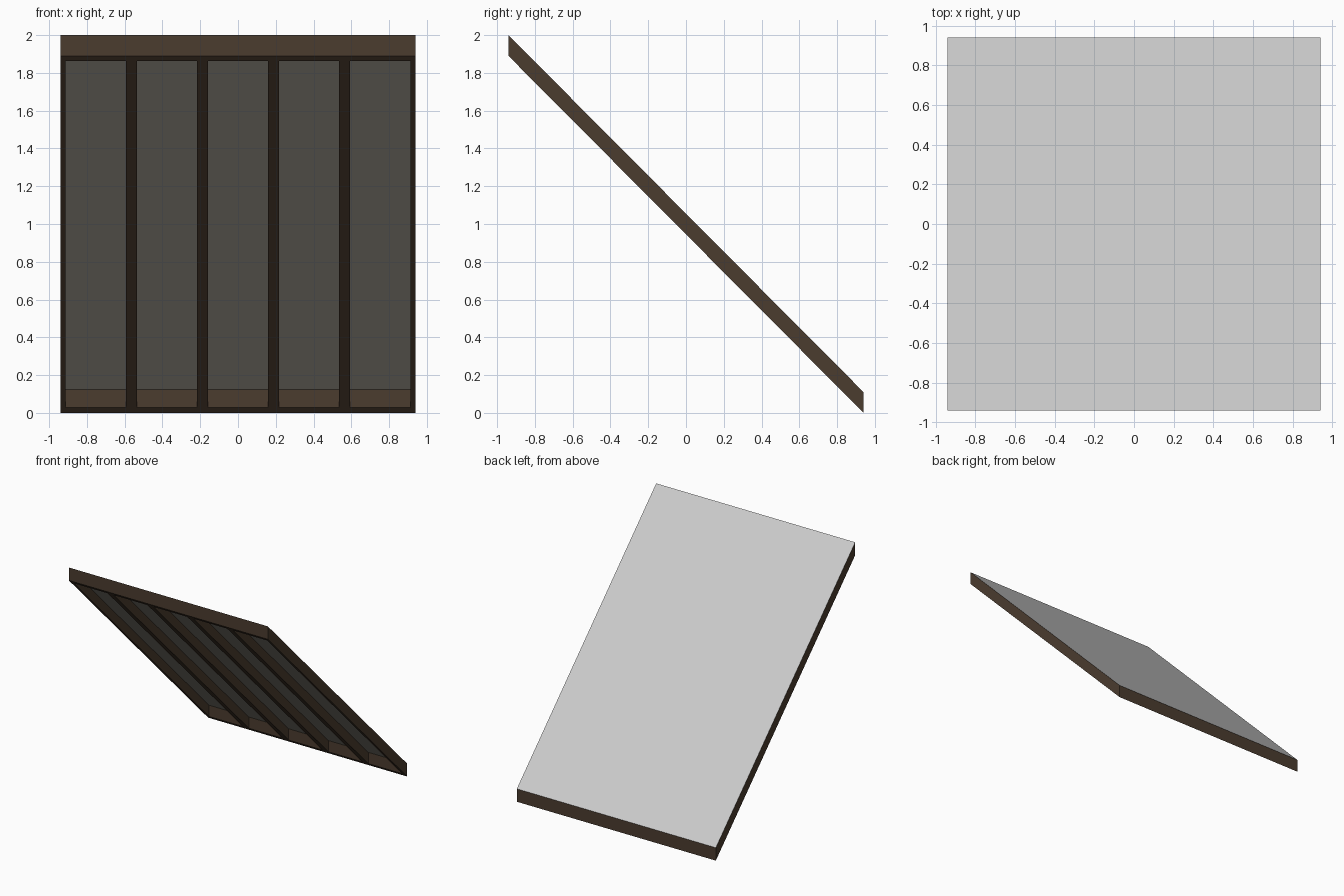
import bpy, bmesh
from mathutils import Matrix

if "Cube" in bpy.data.objects:
    bpy.data.objects.remove(bpy.data.objects["Cube"])

H = 0.94            # half width and half depth
T = 0.11            # vertical thickness of the whole roof
PANEL = 0.014       # thickness of the covering
W = 0.056           # rafter width
SLOPE = (2.0 - T) / (2 * H)


def material(name, color):
    m = bpy.data.materials.new(name)
    m.diffuse_color = (*color, 1)
    m.use_nodes = True
    m.node_tree.nodes["Principled BSDF"].inputs["Base Color"].default_value = m.diffuse_color
    return m


wood = material("dark_wood", (0.07, 0.045, 0.028))
lining = material("lining", (0.32, 0.30, 0.25))
cover = material("grey_cover", (0.8, 0.8, 0.8))

# Shear that turns flat boxes into sloping ones with upright ends
shear = Matrix.Identity(4)
shear[2][1] = -SLOPE
shear[2][3] = SLOPE * H


def sloped_box(name, x, y, z, mats):
    bm = bmesh.new()
    bmesh.ops.create_cube(bm, size=1)
    for v in bm.verts:
        for i, (lo, hi) in enumerate((x, y, z)):
            v.co[i] = hi if v.co[i] > 0 else lo
    # slot 0: sides, slot 1: underside, slot 2: top
    if len(mats) > 1:
        bm.normal_update()
        for f in bm.faces:
            f.material_index = 1 if f.normal.z < -0.5 else 2 if f.normal.z > 0.5 else 0
    bm.transform(shear)
    me = bpy.data.meshes.new(name)
    bm.to_mesh(me)
    bm.free()
    for m in mats:
        me.materials.append(m)
    bpy.context.collection.objects.link(bpy.data.objects.new(name, me))


# Roof covering
sloped_box("roof_panel", (-H, H), (-H, H), (T - PANEL, T), [wood, lining, cover])

# Upper and lower end beams
under = (0, T - PANEL)
E = W / 2
sloped_box("upper_beam", (-H, H), (-H, -H + E), under, [wood])
sloped_box("lower_beam", (-H, H), (H - E, H), under, [wood])

# Rafters; the outermost two are half width, flush with the sides
for i in range(6):
    c = -H + i * 2 * H / 5
    sloped_box(f"rafter_{i + 1}", (max(c - E, -H), min(c + E, H)),
               (-H + E, H - E), under, [wood])
